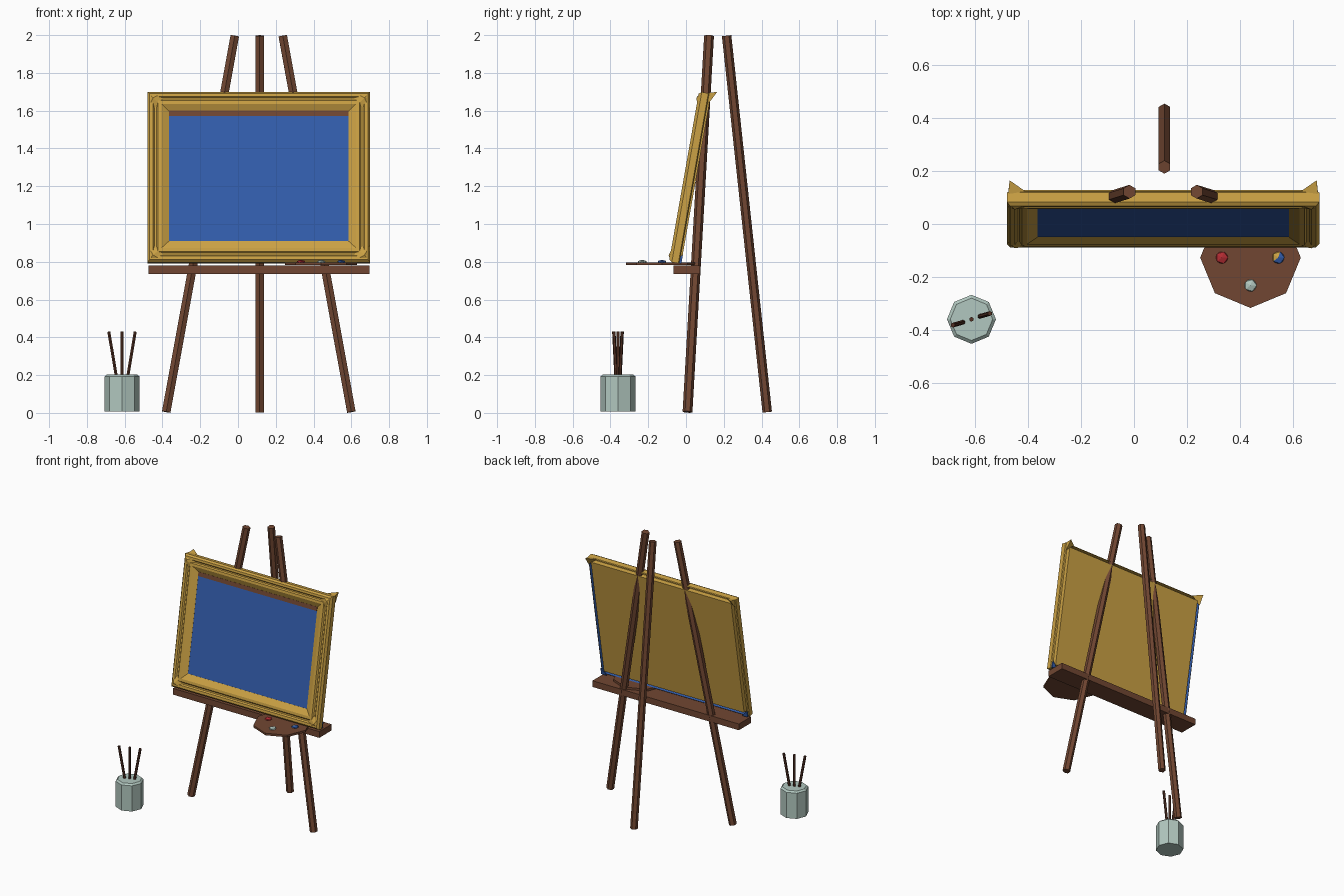
import bpy, bmesh, math
from mathutils import Matrix, Vector

if "Cube" in bpy.data.objects:
    bpy.data.objects.remove(bpy.data.objects["Cube"])


def material(name, rgb):
    m = bpy.data.materials.new(name)
    m.use_nodes = True
    col = [(c / 255) ** 2.2 for c in rgb] + [1]
    m.diffuse_color = col
    m.node_tree.nodes["Principled BSDF"].inputs["Base Color"].default_value = col
    return m


wood = material("brown wood", (112, 72, 53))
dark = material("dark brush wood", (84, 52, 40))
gold = material("gold", (202, 160, 70))
blue = material("blue paint", (54, 94, 172))
grey = material("pale grey green", (176, 198, 190))
red = material("red paint", (178, 48, 54))

MID = 0.11      # centre line of the easel
TILT = Matrix.Translation((MID, -0.09, 0.80)) @ Matrix.Rotation(math.radians(-10), 4, 'X')


def finish(name, bm, *mats, matrix=None):
    bmesh.ops.recalc_face_normals(bm, faces=bm.faces)
    mesh = bpy.data.meshes.new(name)
    bm.to_mesh(mesh)
    bm.free()
    for m in mats:
        mesh.materials.append(m)
    ob = bpy.data.objects.new(name, mesh)
    bpy.context.collection.objects.link(ob)
    if matrix:
        ob.matrix_world = matrix
    return ob


def box(name, lo, hi, mat, matrix=None):
    lo, hi = Vector(lo), Vector(hi)
    bm = bmesh.new()
    bmesh.ops.create_cube(bm, size=1)
    for v in bm.verts:
        v.co = (lo + hi) / 2 + v.co * (hi - lo)
    return finish(name, bm, mat, matrix=matrix)


def prism(name, a, b, r1, r2, sides, mat, spin=0.0):
    a, b = Vector(a), Vector(b)
    bm = bmesh.new()
    bmesh.ops.create_cone(bm, cap_ends=True, segments=sides, radius1=r1, radius2=r2,
                          depth=(b - a).length)
    rot = Vector((0, 0, 1)).rotation_difference(b - a).to_matrix().to_4x4()
    place = Matrix.Translation((a + b) / 2) @ rot @ Matrix.Rotation(spin, 4, 'Z')
    bm.transform(place)
    return finish(name, bm, mat)


def hull(name, pts, mat, matrix=None):
    bm = bmesh.new()
    for p in pts:
        bm.verts.new(p)
    bmesh.ops.convex_hull(bm, input=bm.verts)
    return finish(name, bm, mat, matrix=matrix)


# Easel legs and tray
for side, s in (("right", -1), ("left", 1)):
    prism("front_leg_" + side, (MID + s * 0.49, 0.008, 0.005), (MID + s * 0.127, 0.122, 1.996),
          0.026, 0.026, 6, wood)
prism("back_leg", (MID + 0.005, 0.43, 0.004), (MID + 0.005, 0.215, 1.997), 0.025, 0.025, 6, wood)
box("tray", (-0.475, -0.065, 0.735), (0.695, 0.075, 0.78), wood)

# Picture frame: one moulding profile (inset, depth) carried round the four corners
HALF, TALL = 0.59, 0.915
profile = [(0.03, 0.065), (0.03, 0.035), (0.008, 0.03), (0.006, 0.055), (0, 0.05), (0, 0.015),
           (0.012, 0), (0.03, 0), (0.038, 0.01), (0.048, 0.01), (0.056, 0), (0.075, 0),
           (0.115, 0.02), (0.115, 0.03)]
bm = bmesh.new()
rings = []
for d, y in profile:
    x, top = HALF - d, TALL - d * 0.88
    rings.append([bm.verts.new(p) for p in ((-x, y, d), (x, y, d), (x, y, top), (-x, y, top))])
for i, (r, q) in enumerate(zip(rings, rings[1:])):
    for k in range(4):
        f = bm.faces.new((r[k], r[(k + 1) % 4], q[(k + 1) % 4], q[k]))
        # painted inner lip on the two sides and the bottom
        f.material_index = 1 if i == 2 and k != 2 else 0
bm.faces.new(rings[0])
bm.faces.new(rings[-1])
finish("picture_frame", bm, gold, blue, matrix=TILT)

# Canvas and the brown strip along its top
box("canvas", (-0.478, 0.021, 0.112), (0.478, 0.029, 0.79), blue, TILT)
box("canvas_top_strip", (-0.474, 0.017, 0.787), (0.474, 0.029, 0.816), wood, TILT)

# Corner ornaments
for side, s in (("right", -1), ("left", 1)):
    hull("corner_spike_" + side, [(s * 0.58, 0.095, 0.93), (s * 0.585, 0.045, 0.915),
                                  (s * 0.52, 0.055, 0.915), (s * 0.585, 0.06, 0.86)], gold, TILT)
    hull("lower_corner_" + side, [(s * 0.582, 0.012, 0.002), (s * 0.585, 0.066, 0.05),
                                  (s * 0.585, 0.066, 0.002), (s * 0.54, 0.066, 0.002)], blue, TILT)
    for level, z, t in (("bottom", 0.005, 1), ("top", TALL - 0.005, -1)):
        hull(f"corner_boss_{level}_{side}",
             [(s * 0.585, 0.01, z), (s * 0.505, 0.008, z), (s * 0.585, 0.008, z + t * 0.08),
              (s * 0.51, 0.008, z + t * 0.075), (s * 0.56, -0.008, z + t * 0.03)], gold, TILT)

# Palette with paint dabs
prism("palette", (0.44, -0.127, 0.782), (0.44, -0.127, 0.797), 0.19, 0.19, 8, wood)
for name, x, y, mat in (("red", 0.332, -0.127, red), ("white", 0.44, -0.232, grey),
                        ("blue", 0.545, -0.127, blue)):
    bm = bmesh.new()
    bmesh.ops.create_icosphere(bm, subdivisions=1, radius=0.026)
    if name == "blue":
        for f in bm.faces:
            c = f.calc_center_median()
            f.material_index = 1 if c.y > c.x + 0.004 else 0
    bmesh.ops.scale(bm, vec=(1, 1, 0.45), verts=bm.verts)
    finish(name + "_paint_dab", bm, mat, gold, matrix=Matrix.Translation((x, y, 0.799)))

# Brush pot with brushes
POT = Vector((-0.614, -0.36, 0))
prism("brush_pot", POT + Vector((0, 0, 0.008)), POT + Vector((0, 0, 0.193)), 0.0925, 0.0925, 8, grey)
prism("pot_rim", POT + Vector((0, 0, 0.193)), POT + Vector((0, 0, 0.204)), 0.0925, 0.08, 8, grey)
for name, s in (("right", -1), ("middle", 0), ("left", 1)):
    prism("brush_" + name, POT + Vector((s * 0.028, s * 0.01, 0.18)),
          POT + Vector((s * 0.07, s * 0.022, 0.43)), 0.009, 0.009, 6, dark)
